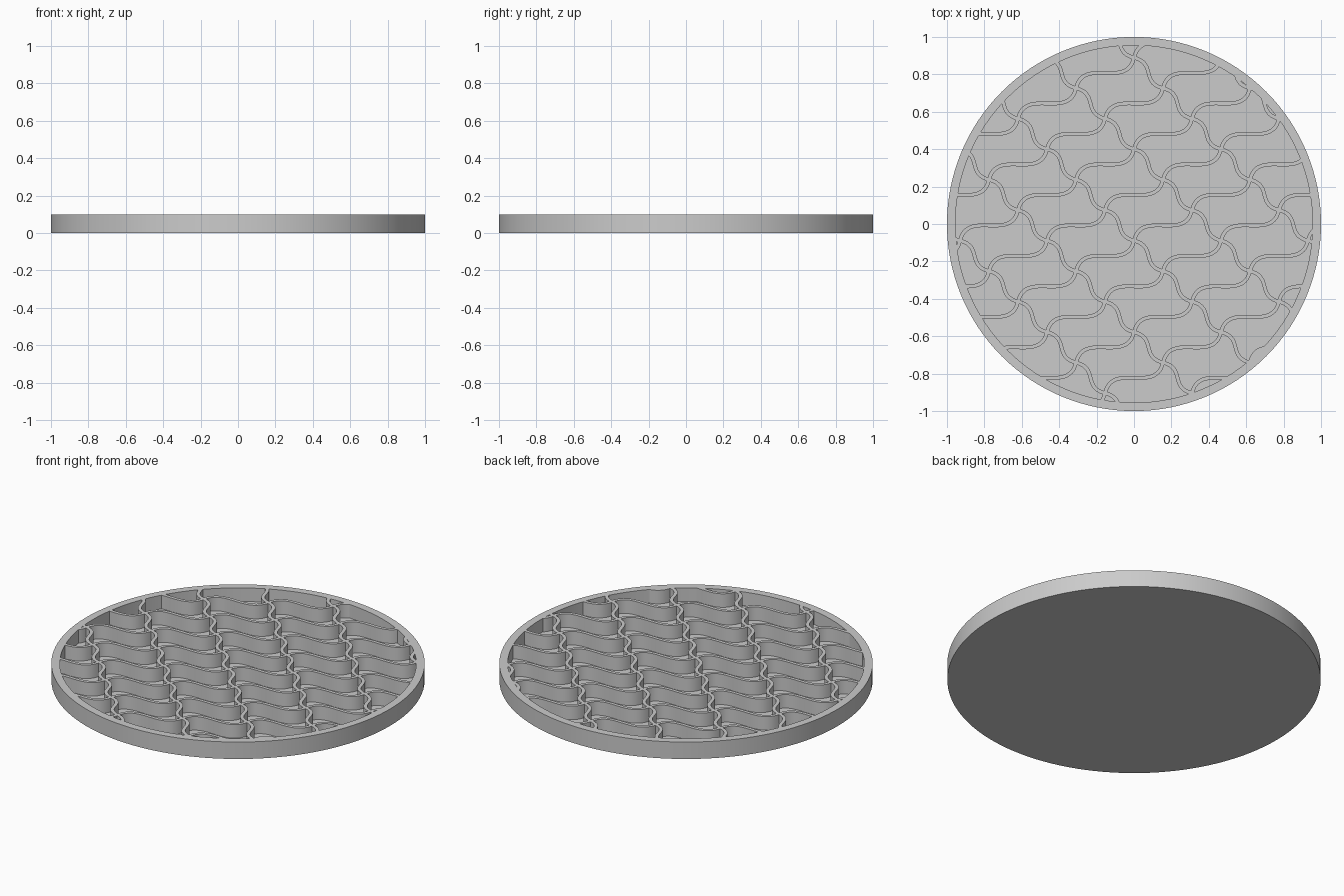
import bpy, bmesh, math
from mathutils import Vector

if "Cube" in bpy.data.objects:
    bpy.data.objects.remove(bpy.data.objects["Cube"])

HEIGHT, FLOOR, INNER = 0.1, 0.02, 0.955
HALF_WALL = 0.01
SIDES, STEPS = 128, 24

grey = bpy.data.materials.new("plain_grey")
grey.use_nodes = True
grey.diffuse_color = (0.6, 0.6, 0.6, 1)
grey.node_tree.nodes["Principled BSDF"].inputs["Base Color"].default_value = (0.6, 0.6, 0.6, 1)


def finish(name, bm):
    bmesh.ops.recalc_face_normals(bm, faces=bm.faces)
    mesh = bpy.data.meshes.new(name)
    bm.to_mesh(mesh)
    bm.free()
    mesh.materials.append(grey)
    obj = bpy.data.objects.new(name, mesh)
    bpy.context.collection.objects.link(obj)
    bpy.ops.object.select_all(action="DESELECT")
    bpy.context.view_layer.objects.active = obj
    obj.select_set(True)
    bpy.ops.object.shade_smooth_by_angle(angle=math.radians(30))


# Round tray: floor and rim turned from one profile
bm = bmesh.new()
profile = [(0, 0), (1, 0), (1, HEIGHT), (INNER, HEIGHT), (INNER, FLOOR), (0, FLOOR)]
verts = [bm.verts.new((r, 0, z)) for r, z in profile]
edges = [bm.edges.new(pair) for pair in zip(verts, verts[1:])]
bmesh.ops.spin(bm, geom=verts + edges, axis=(0, 0, 1), cent=(0, 0, 0),
               steps=SIDES, angle=math.tau)
bmesh.ops.remove_doubles(bm, verts=bm.verts, dist=0.0001)
finish("round_tray", bm)


def s_curve(start, step, tangent):
    """Points of one S-shaped wall between two neighbouring junctions."""
    a, d = start, start + step
    b, c = a + tangent, d - tangent
    pts = []
    for i in range(STEPS + 1):
        t = i / STEPS
        u = 1 - t
        pts.append(a * u**3 + b * 3 * u * u * t + c * 3 * u * t * t + d * t**3)
    return pts


def add_wall(bm, pts):
    """Thin upright ribbon along the points."""
    rings = []
    for i, p in enumerate(pts):
        along = (pts[min(i + 1, len(pts) - 1)] - pts[max(i - 1, 0)]).normalized()
        side = Vector((-along.y, along.x)) * HALF_WALL
        l, r = p + side, p - side
        rings.append([bm.verts.new((q.x, q.y, z)) for q, z in
                      ((l, FLOOR / 2), (l, HEIGHT), (r, HEIGHT), (r, FLOOR / 2))])
    for m, n in zip(rings, rings[1:]):
        for k in range(4):
            j = (k + 1) % 4
            bm.faces.new((m[k], m[j], n[j], n[k]))
    bm.faces.new(rings[0])
    bm.faces.new(rings[-1])


# Lattice of wavy dividing walls, trimmed inside the rim
origin = Vector((0, 0.4))
down_step = Vector((0.155, -0.163))
up_step = Vector((0.31, 0.163))
families = (("falling_wave_walls", down_step, Vector((0.12, -0.03))),
            ("rising_wave_walls", up_step, Vector((0.04, 0.17))))

for name, step, tangent in families:
    bm = bmesh.new()
    for i in range(-14, 15):
        for j in range(-8, 9):
            node = origin + down_step * i + up_step * j
            pts = [p for p in s_curve(node, step, tangent) if p.length < 0.985]
            if len(pts) > 2:
                add_wall(bm, pts)
    finish(name, bm)
